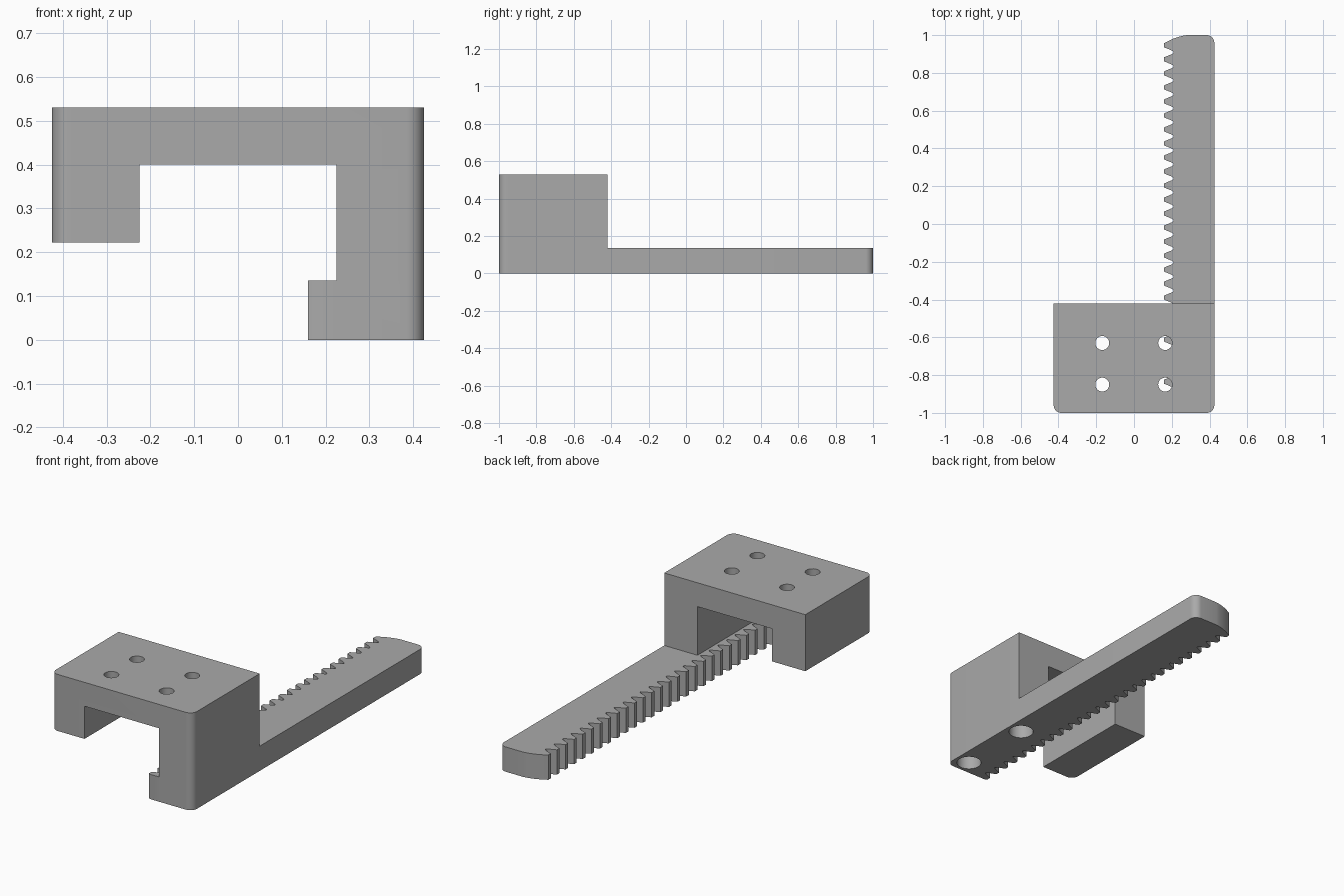
import bpy, bmesh, math
from mathutils import Vector

cube = bpy.data.objects.get("Cube")
if cube:
    bpy.data.objects.remove(cube)

HALF = 0.425           # half width of the clamp block
BLOCK_BACK = -0.42     # rear face of the clamp block
HEIGHT = 0.53
RACK_TOP = 0.135
TIP, ROOT = 0.16, 0.21  # tooth tip and root positions
PITCH = 0.0742
CORNER = 0.04

grey = bpy.data.materials.new("plain grey")
grey.use_nodes = True
colour = (0.4, 0.4, 0.4, 1)
grey.diffuse_color = colour
grey.node_tree.nodes["Principled BSDF"].inputs["Base Color"].default_value = colour


def prism(name, outline, z0, z1):
    """Extrude a counter-clockwise plan outline from z0 to z1."""
    bm = bmesh.new()
    face = bm.faces.new([bm.verts.new((x, y, z0)) for x, y in outline])
    top = bmesh.ops.extrude_face_region(bm, geom=[face])["geom"]
    bmesh.ops.translate(bm, vec=(0, 0, z1 - z0),
                        verts=[v for v in top if isinstance(v, bmesh.types.BMVert)])
    bmesh.ops.recalc_face_normals(bm, faces=bm.faces)
    mesh = bpy.data.meshes.new(name)
    bm.to_mesh(mesh)
    bm.free()
    mesh.materials.append(grey)
    obj = bpy.data.objects.new(name, mesh)
    bpy.context.collection.objects.link(obj)
    return obj


def arc(cx, cy, r, start, end, steps=12):
    angles = [math.radians(start + (end - start) * i / steps) for i in range(steps + 1)]
    return [(cx + r * math.cos(a), cy + r * math.sin(a)) for a in angles]


def box(name, x0, x1, y0, y1, z0, z1):
    return prism(name, [(x0, y0), (x1, y0), (x1, y1), (x0, y1)], z0, z1)


def combine(target, other, operation):
    """Apply one boolean and discard its operand."""
    mod = target.modifiers.new("combine", 'BOOLEAN')
    mod.operation, mod.solver, mod.object = operation, 'EXACT', other
    bpy.context.view_layer.objects.active = target
    bpy.ops.object.modifier_apply(modifier=mod.name)
    bpy.data.objects.remove(other)


inner = HALF - CORNER
right_front = arc(inner, -1 + CORNER, CORNER, -90, 0)
left_front = arc(-inner, -1 + CORNER, CORNER, 180, 270)

# Clamp block with rounded front corners and an open channel
bracket = prism("rack_bracket", left_front + right_front
                + [(HALF, BLOCK_BACK), (-HALF, BLOCK_BACK)], 0, HEIGHT)
combine(bracket, box("channel", -0.225, 0.225, -1.1, 0, -0.1, 0.4), 'DIFFERENCE')
combine(bracket, box("short_leg_gap", -0.6, 0, -1.1, 0, -0.1, 0.222), 'DIFFERENCE')

# Toothed rack: rounded end, curved nose, then teeth down to the front
nose_start, nose_end = Vector((0.28, 1.0)), Vector((TIP, 0.957))
nose = []
for i in range(9):
    t = i / 8
    p = nose_start.lerp(nose_end, t)
    nose.append((p.x, p.y + 0.028 * t * (1 - t)))
flank = [(ROOT, 0.034), (0.201, 0.028), (0.182, 0.02), (TIP, 0.011)]
outline = right_front + arc(inner, 1 - CORNER, CORNER, 0, 90) + nose
for k in range(27):
    centre = 0.946 - PITCH * k
    upper = [] if k == 0 else [(x, centre + h) for x, h in flank]
    lower = [(x, centre - h) for x, h in reversed(flank)]
    outline += [p for p in upper + lower if p[1] > -0.999]
outline.append((TIP + 0.015, -1))
combine(bracket, prism("rack", outline, 0, RACK_TOP), 'UNION')

# Four screw holes through the top, two blind holes underneath
for x in (-0.168, 0.165):
    for y in (-0.63, -0.85):
        combine(bracket, prism("screw_hole", arc(x, y, 0.037, 0, 345, 23), 0.3, 0.6), 'DIFFERENCE')
for y in (-0.92, -0.5):
    combine(bracket, prism("blind_hole", arc(0.345, y, 0.063, 0, 348.75, 31), -0.1, 0.12), 'DIFFERENCE')

bpy.ops.object.select_all(action='DESELECT')
bracket.select_set(True)
bpy.context.view_layer.objects.active = bracket
bpy.ops.object.shade_smooth_by_angle(angle=math.radians(25))
